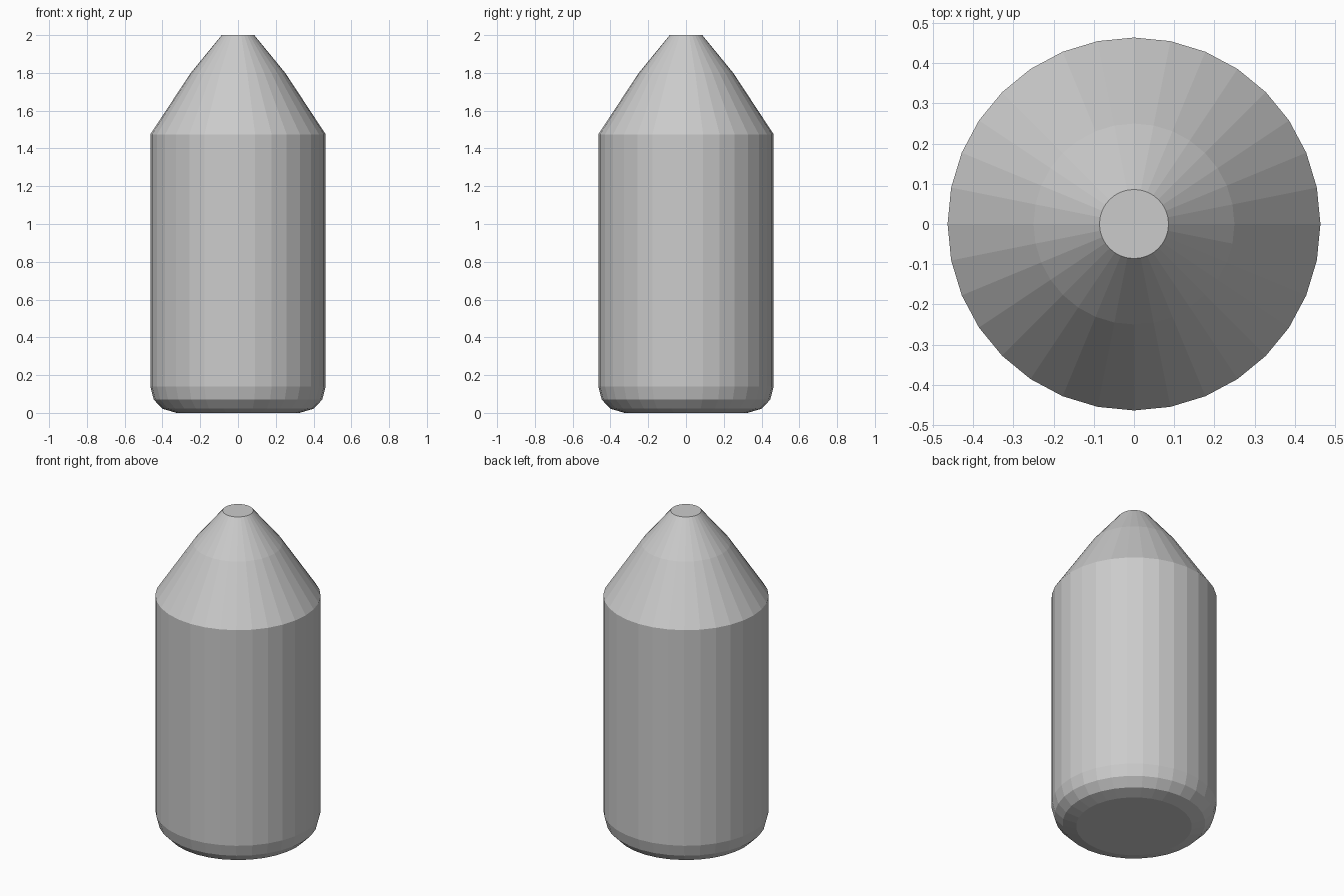
import bpy, bmesh
from math import cos, sin, tau

if "Cube" in bpy.data.objects:
    bpy.data.objects.remove(bpy.data.objects["Cube"])

SIDES = 32

# Profile (radius, height) from the rounded base to the cut-off tip
PROFILE = [(0.325, 0.0), (0.40, 0.022), (0.446, 0.07), (0.464, 0.14),
           (0.464, 1.475), (0.25, 1.80), (0.086, 2.0)]


def lathe(name, profile, sides):
    bm = bmesh.new()
    rings = [[bm.verts.new((r * cos(tau * i / sides), r * sin(tau * i / sides), z))
              for i in range(sides)] for r, z in profile]
    for low, high in zip(rings, rings[1:]):
        for i in range(sides):
            j = (i + 1) % sides
            bm.faces.new((low[i], low[j], high[j], high[i]))
    # Flat caps
    bm.faces.new(rings[0][::-1])
    bm.faces.new(rings[-1])
    mesh = bpy.data.meshes.new(name)
    bm.to_mesh(mesh)
    bm.free()
    obj = bpy.data.objects.new(name, mesh)
    bpy.context.collection.objects.link(obj)
    return obj


# Flat-shaded body with conical top
lathe("bullet_body", PROFILE, SIDES)
